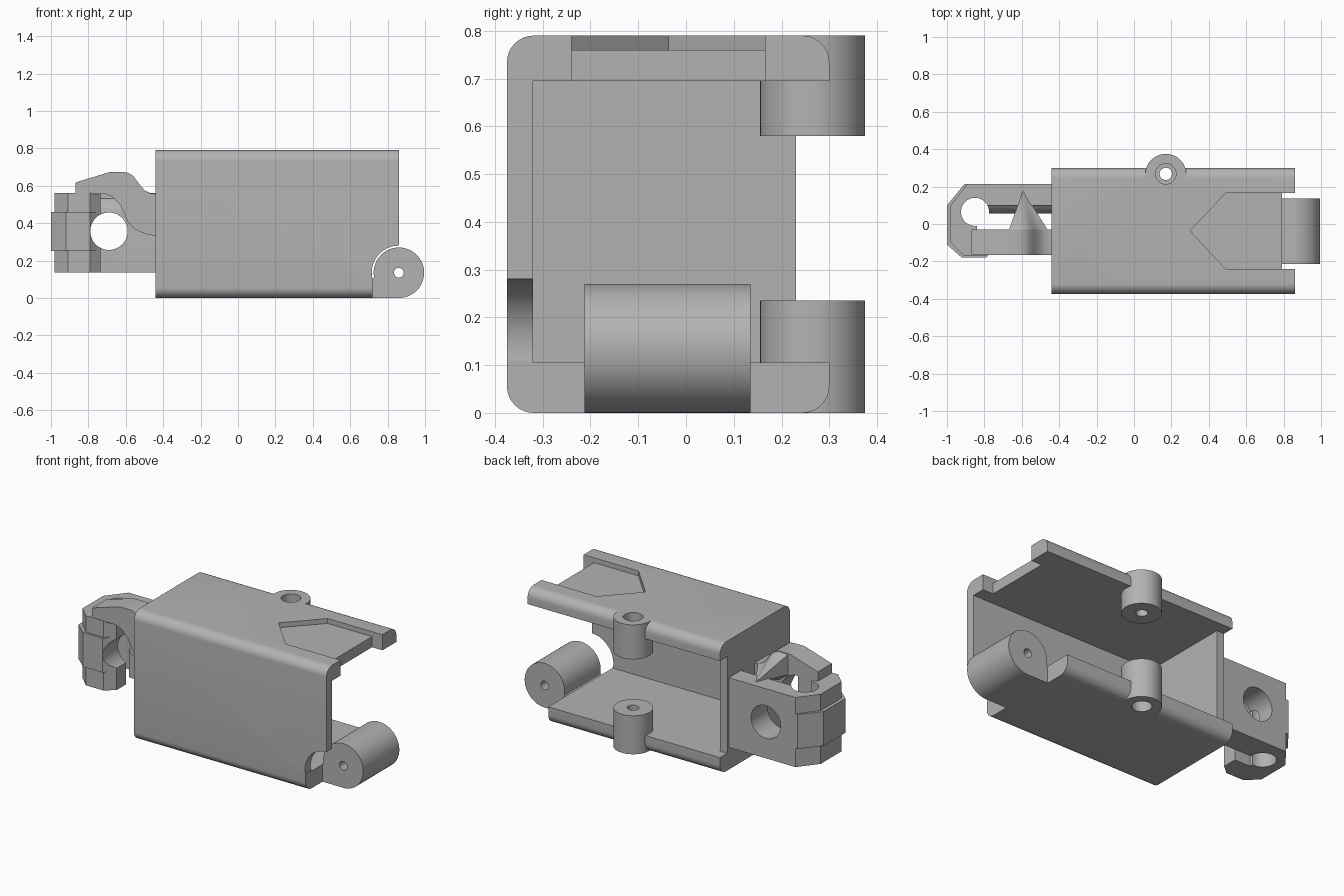
import bpy, bmesh, math
from mathutils import Vector

if "Cube" in bpy.data.objects:
    bpy.data.objects.remove(bpy.data.objects["Cube"])

mat = bpy.data.materials.new("plain grey")
mat.diffuse_color = (0.45, 0.45, 0.45, 1)
mat.use_nodes = True
mat.node_tree.nodes["Principled BSDF"].inputs["Base Color"].default_value = mat.diffuse_color


def finish(name, bm):
    bmesh.ops.recalc_face_normals(bm, faces=bm.faces)
    me = bpy.data.meshes.new(name)
    bm.to_mesh(me)
    bm.free()
    me.materials.append(mat)
    ob = bpy.data.objects.new(name, me)
    bpy.context.collection.objects.link(ob)
    return ob


def prism(name, pts, axis, a, b):
    """Extrude a 2D outline along x (pts y,z), y (pts x,z) or z (pts x,y)."""
    place = {'x': lambda p, t: (t, p[0], p[1]),
             'y': lambda p, t: (p[0], t, p[1]),
             'z': lambda p, t: (p[0], p[1], t)}[axis]
    bm = bmesh.new()
    lo = [bm.verts.new(place(p, a)) for p in pts]
    hi = [bm.verts.new(place(p, b)) for p in pts]
    bm.faces.new(lo)
    bm.faces.new(hi)
    n = len(pts)
    for i in range(n):
        j = (i + 1) % n
        bm.faces.new((lo[i], lo[j], hi[j], hi[i]))
    return finish(name, bm)


def arc(cx, cy, r, a0, a1, n=8):
    return [(cx + r * math.cos(math.radians(a0 + (a1 - a0) * i / n)),
             cy + r * math.sin(math.radians(a0 + (a1 - a0) * i / n))) for i in range(n + 1)]


def circle(cx, cy, r, n=48):
    return arc(cx, cy, r, 0, 360, n)[:-1]


def rect(x0, x1, y0, y1):
    return [(x0, y0), (x1, y0), (x1, y1), (x0, y1)]


def combine(ob, other, op='DIFFERENCE'):
    m = ob.modifiers.new("bool", 'BOOLEAN')
    m.operation, m.object, m.solver = op, other, 'EXACT'
    bpy.context.view_layer.objects.active = ob
    bpy.ops.object.modifier_apply(modifier=m.name)
    bpy.data.objects.remove(other, do_unlink=True)


# Housing: C-shaped section, open at the back and right end
R = 0.056
section = (arc(0.30 - R, 0.79 - R, R, 0, 90) + arc(-0.375 + R, 0.79 - R, R, 90, 180)
           + arc(-0.375 + R, R, R, 180, 270) + arc(0.30 - R, R, R, 270, 360)
           + [(0.30, 0.105), (-0.32, 0.105), (-0.32, 0.695), (0.30, 0.695)])
housing = prism("housing", section, 'x', -0.44, 0.86)
combine(housing, prism("wall", rect(-0.35, 0.23, 0.08, 0.72), 'x', -0.44, -0.39), 'UNION')

# Arrow recess and end notch in the top plate
combine(housing, prism("cut", [(0.30, -0.037), (0.49, -0.24), (0.9, -0.24),
                               (0.9, 0.165), (0.49, 0.165)], 'z', 0.76, 0.9))
combine(housing, prism("cut", rect(0.79, 0.9, -0.24, 0.165), 'z', 0.6, 0.9))

# Clearance for the hinge through the front wall and floor
clear = arc(0.86, 0.135, 0.145, 90, 190, 20) + [(0.72, 0.11), (0.72, -0.1), (0.95, -0.1), (0.95, 0.28)]
combine(housing, prism("cut", clear, 'y', -0.5, 0.5))

# Screw lugs on the back edge, with counterbored holes
for z0, z1 in ((0.58, 0.79), (0.0, 0.235)):
    combine(housing, prism("lug", circle(0.17, 0.265, 0.11), 'z', z0, z1), 'UNION')
combine(housing, prism("cut", circle(0.17, 0.268, 0.033, 32), 'z', -0.1, 0.9))
for z0, z1 in ((0.70, 0.9), (-0.1, 0.09)):
    combine(housing, prism("cut", circle(0.17, 0.268, 0.055, 32), 'z', z0, z1))

# Hinge barrel with its foot and pin hole
foot = [(0.72, 0.0), (0.72, 0.105)] + arc(0.86, 0.135, 0.135, 190, -90, 48)
hinge = prism("hinge_barrel", foot, 'y', -0.213, 0.135)
combine(hinge, prism("cut", circle(0.86, 0.135, 0.026, 24), 'y', -0.4, 0.4))

# Clip: back arm and jaw, with a raised middle band
inset = [(-0.44, 0.215), (-0.89, 0.215), (-0.98, 0.10), (-0.98, -0.10), (-0.91, -0.168),
         (-0.79, -0.168), (-0.735, -0.12), (-0.735, -0.03), (-0.84, -0.03),
         (-0.84, 0.055), (-0.44, 0.055)]
clip = prism("clip", inset, 'z', 0.135, 0.56)
band = [(-0.88, 0.215), (-0.905, 0.215), (-1, 0.10), (-1, -0.11), (-0.92, -0.18),
        (-0.79, -0.18), (-0.76, -0.15), (-0.9, -0.10), (-0.95, 0.0), (-0.93, 0.12)]
combine(clip, prism("band", band, 'z', 0.25, 0.46), 'UNION')
# Eased inner top edge of the arm, pin socket and cross hole
ease = [(0.0, 0.6), (0.0, 0.45), (0.055, 0.45)] + arc(0.155, 0.45, 0.1, 180, 125, 6) + [(0.10, 0.6)]
combine(clip, prism("cut", ease, 'x', -0.80, -0.44))
combine(clip, prism("cut", circle(-0.85, 0.065, 0.075), 'z', 0.0, 0.7))
combine(clip, prism("cut", circle(-0.69, 0.357, 0.10), 'y', -0.4, 0.4))

# Hooked front arm
hook = prism("hook_arm", [
    (-0.44, 0.556), (-0.47, 0.56), (-0.497, 0.574), (-0.52, 0.598), (-0.54, 0.626),
    (-0.56, 0.652), (-0.585, 0.668), (-0.61, 0.674), (-0.684, 0.674), (-0.87, 0.617),
    (-0.87, 0.556), (-0.71, 0.556), (-0.67, 0.54), (-0.63, 0.497), (-0.607, 0.45),
    (-0.588, 0.406), (-0.56, 0.375), (-0.524, 0.353), (-0.48, 0.338), (-0.44, 0.333)],
    'y', -0.165, -0.03)

# Pointed tooth reaching from the hook over the back arm
bm = bmesh.new()
base = [(-0.67, 0.545), (-0.67, 0.672), (-0.61, 0.674), (-0.585, 0.668), (-0.56, 0.652),
        (-0.54, 0.626), (-0.52, 0.598), (-0.497, 0.574), (-0.46, 0.557), (-0.53, 0.50), (-0.61, 0.50)]
ring = [bm.verts.new((x, -0.035, z)) for x, z in base]
tip = bm.verts.new((-0.593, 0.18, 0.557))
bm.faces.new(ring)
for i in range(len(ring)):
    bm.faces.new((ring[i], ring[(i + 1) % len(ring)], tip))
tooth = finish("hook_tooth", bm)

# Smooth round surfaces, keep sharp edges
bpy.ops.object.select_all(action='DESELECT')
for ob in (housing, hinge, clip, hook, tooth):
    ob.select_set(True)
bpy.context.view_layer.objects.active = housing
bpy.ops.object.shade_smooth_by_angle(angle=math.radians(30))
